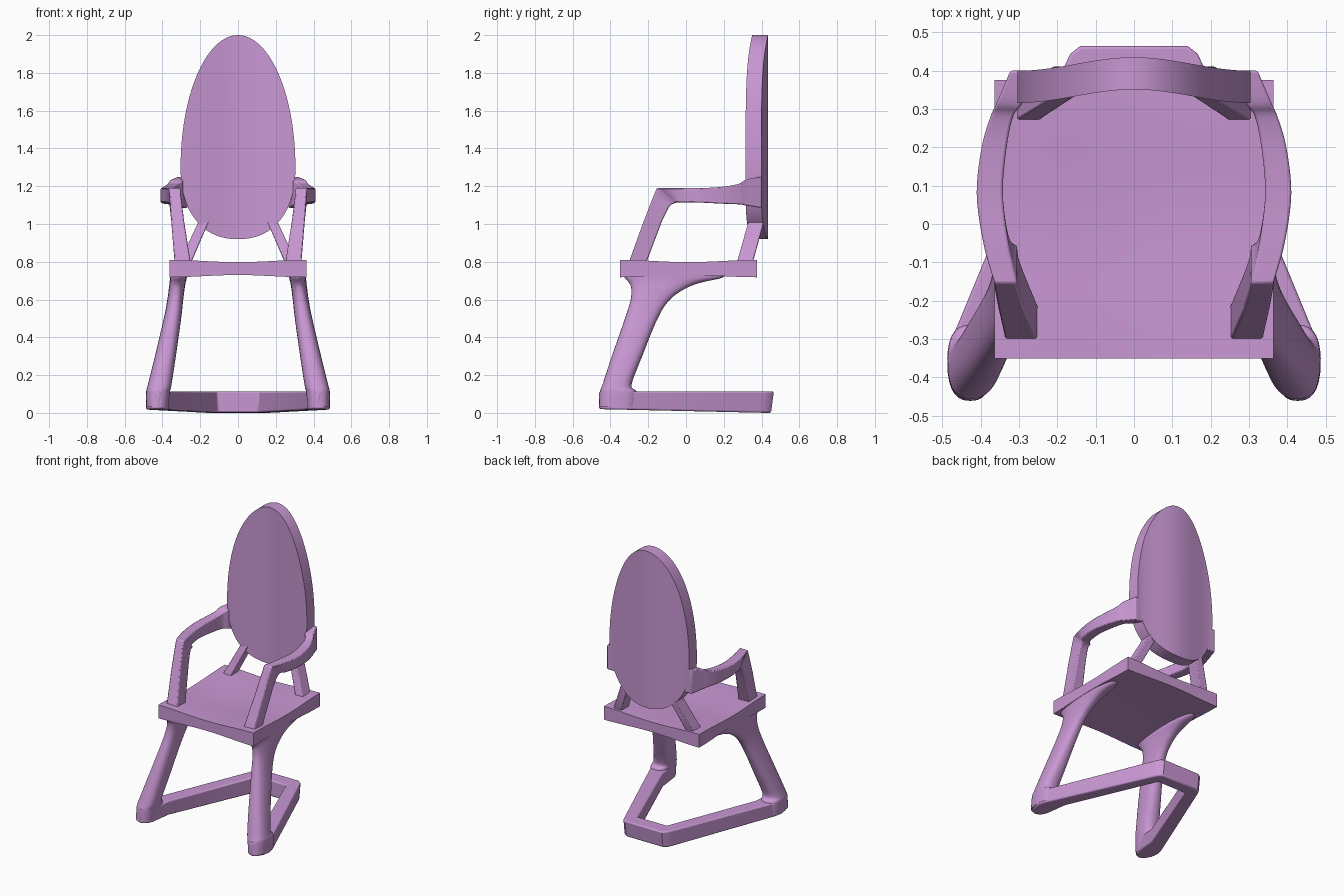
import bpy, bmesh
from math import sin, cos, pi, copysign

if "Cube" in bpy.data.objects:
    bpy.data.objects.remove(bpy.data.objects["Cube"])

mat = bpy.data.materials.new("mauve")
mat.diffuse_color = (0.58, 0.31, 0.65, 1)
mat.use_nodes = True
mat.node_tree.nodes["Principled BSDF"].inputs["Base Color"].default_value = mat.diffuse_color


def finish(name, bm, bevel=0, segments=2, angle=35):
    bmesh.ops.remove_doubles(bm, verts=bm.verts, dist=1e-5)
    bmesh.ops.recalc_face_normals(bm, faces=bm.faces)
    me = bpy.data.meshes.new(name)
    bm.to_mesh(me)
    bm.free()
    ob = bpy.data.objects.new(name, me)
    bpy.context.collection.objects.link(ob)
    me.materials.append(mat)
    if bevel:
        m = ob.modifiers.new("bevel", 'BEVEL')
        m.width, m.segments = bevel, segments
        m.limit_method, m.angle_limit = 'ANGLE', 0.7
    bpy.ops.object.select_all(action='DESELECT')
    ob.select_set(True)
    bpy.context.view_layer.objects.active = ob
    bpy.ops.object.shade_smooth_by_angle(angle=angle * pi / 180)
    return ob


def smooth(rows, n=5):
    """Catmull-Rom interpolation between rows of numbers."""
    out = []
    for i in range(len(rows) - 1):
        p = [rows[max(0, min(len(rows) - 1, i + k))] for k in (-1, 0, 1, 2)]
        for j in range(n):
            t = j / n
            out.append([b + 0.5 * t * (c - a + t * (2 * a - 5 * b + 4 * c - d + t * (3 * (b - c) + d - a)))
                        for a, b, c, d in zip(*p)])
    return out + [list(rows[-1])]


def loft(name, rings, **kw):
    bm = bmesh.new()
    vs = [[bm.verts.new(p) for p in r] for r in rings]
    n = len(vs[0])
    for a, b in zip(vs, vs[1:]):
        for i in range(n):
            bm.faces.new((a[i], a[(i + 1) % n], b[(i + 1) % n], b[i]))
    bm.faces.new(vs[0])
    bm.faces.new(vs[-1])
    return finish(name, bm, **kw)


# Backrest: tall oval panel, waved in plan
bm = bmesh.new()
N, cols = 48, []
for i in range(N + 1):
    u = -cos(pi * i / N)
    x = 0.304 * u
    a = min(1, abs(u))
    top = 1.3 + 0.7 * max(0, 1 - a * a) ** 0.5
    bot = 1.3 - 0.38 * max(0, 1 - a ** 2.25) ** (1 / 2.25)
    y = 0.333 + 0.0175 * cos(pi * u)
    cols.append([bm.verts.new(p) for p in
                 ((x, y, bot), (x, y, top), (x, y + 0.084, top), (x, y + 0.084, bot))])
for a, b in zip(cols, cols[1:]):
    for k in range(4):
        bm.faces.new((a[k], a[(k + 1) % 4], b[(k + 1) % 4], b[k]))
finish("backrest", bm)

# Seat: slab pinched gently towards the middle
bm = bmesh.new()
bmesh.ops.create_cube(bm, size=1)
bmesh.ops.subdivide_edges(bm, edges=[e for e in bm.edges if abs((e.verts[0].co - e.verts[1].co).z) < 0.1],
                          cuts=15, use_grid_fill=True)
for v in bm.verts:
    u, w = v.co.x * 2, v.co.y * 2
    dip = 0.012 * (cos(pi * u / 2) ** 2 + cos(pi * w / 2) ** 2)
    v.co = (u * 0.363, 0.0125 + w * 0.3625,
            0.764 + copysign(0.046 - dip, v.co.z))
finish("seat", bm)

# Base frame: truncated V lying on the floor
half = [(.11, .365), (.352, -.25), (.368, -.40), (.385, -.44), (.42, -.462), (.455, -.45),
        (.48, -.40), (.487, -.35), (.475, -.30), (.18, .415), (.166, .445), (.14, .465)]
outline = half + [(-x, y) for x, y in reversed(half)]
base_rings = [[(x, y - (0.015 if y > 0.4 else 0), 0.0098 - 0.022 * y) for x, y in outline],
              [(x, y, 0.113) for x, y in outline]]
loft("base_frame", base_rings, bevel=0.009, segments=3)

# Front legs: z, x range, y range of rounded sections, flaring under the seat
leg = [(.03, .368, .486, -.461, -.265), (.112, .36, .486, -.455, -.262), (.15, .352, .477, -.442, -.288),
       (.3, .329, .44, -.393, -.232), (.5, .301, .393, -.323, -.15), (.6, .29, .374, -.293, -.085),
       (.66, .282, .366, -.29, .0), (.69, .277, .362, -.302, .08), (.715, .271, .361, -.325, .19),
       (.74, .27, .361, -.33, .21)]

# Armrests: y and z of the upper/front edge, of the lower/back edge, x range
post = [(-.305, .79, -.212, .79, .25, .335), (-.222, 1.02, -.125, 1.02, .286, .354),
        (-.182, 1.122, -.093, 1.085, .298, .361), (-.17, 1.152, -.08, 1.102, .302, .363)]
arm = [(-.155, 1.19, -.055, 1.112, .305, .365), (-.05, 1.19, -.03, 1.115, .327, .393),
       (.08, 1.19, .08, 1.113, .342, .41), (.2, 1.198, .2, 1.107, .332, .397),
       (.28, 1.213, .28, 1.104, .315, .374), (.318, 1.235, .318, 1.098, .29, .357),
       (.4, 1.25, .4, 1.085, .265, .322)]

for side, s in (("left", 1), ("right", -1)):
    rings = []
    for z, x0, x1, y0, y1 in smooth(leg):
        ring = []
        for k in range(28):
            c, d = cos(2 * pi * k / 28), sin(2 * pi * k / 28)
            ring.append((s * ((x0 + x1) / 2 + (x1 - x0) / 2 * copysign(abs(c) ** 0.8, c)),
                         (y0 + y1) / 2 + (y1 - y0) / 2 * copysign(abs(d) ** 0.8, d), z))
        rings.append(ring)
    loft(side + "_leg", rings, angle=50)

    loft(side + "_armrest", [[(s * x0, ya, za), (s * x1, ya, za), (s * x1, yb, zb), (s * x0, yb, zb)]
                             for ya, za, yb, zb, x0, x1 in post + smooth(arm)], bevel=0.006)

    # Slanted strut between seat and backrest
    loft(side + "_back_strut", [[(s * x0, y0, z), (s * x1, y0, z), (s * x1, y1, z), (s * x0, y1, z)]
                                for z, x0, x1, y0, y1 in ((.79, .25, .312, .268, .352),
                                                          (1.0, .16, .215, .327, .41),
                                                          (1.06, .135, .185, .345, .405))], bevel=0.005)
